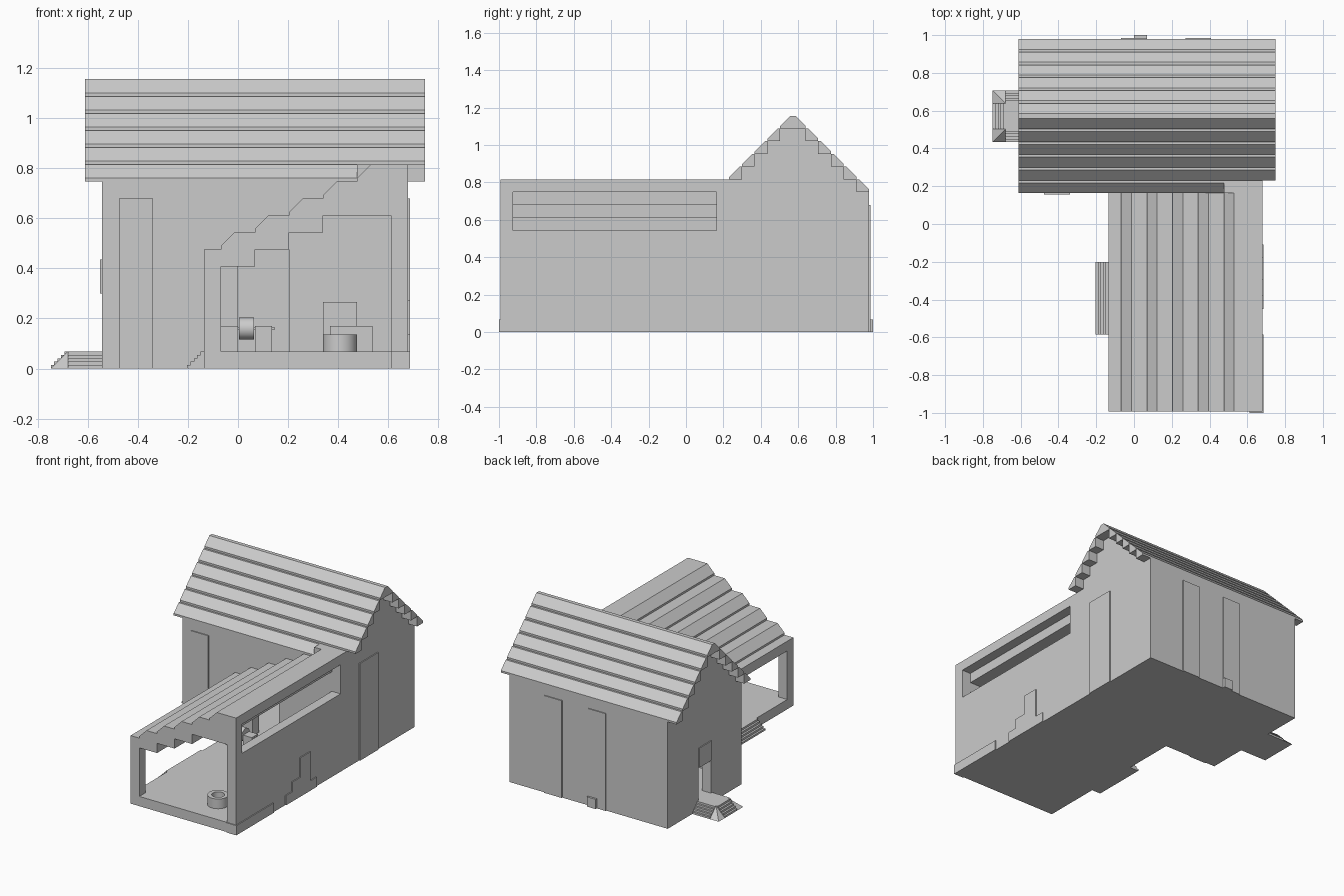
import bpy, bmesh
from mathutils import Vector

if bpy.data.objects.get("Cube"):
    bpy.data.objects.remove(bpy.data.objects["Cube"])

U = 0.068          # building module; all sizes below are in modules
FRONT = -0.993     # y of the porch front, where module y = 0
C = 0.2            # small lip of every bevelled tile

stone = bpy.data.materials.new("light_grey")
stone.use_nodes = True
stone.diffuse_color = (0.6, 0.6, 0.6, 1)
stone.node_tree.nodes["Principled BSDF"].inputs["Base Color"].default_value = (0.6, 0.6, 0.6, 1)


def place(x, y, z):
    return Vector((x * U, FRONT + y * U, z * U))


def finish(name, bm):
    bmesh.ops.recalc_face_normals(bm, faces=bm.faces)
    mesh = bpy.data.meshes.new(name)
    bm.to_mesh(mesh)
    bm.free()
    mesh.materials.append(stone)
    ob = bpy.data.objects.new(name, mesh)
    bpy.context.collection.objects.link(ob)
    return ob


def prism(name, profile, axis, a, b):
    """Extrude a profile along x (points are y, z) or along y (points are x, z)."""
    bm = bmesh.new()
    at = (lambda p, t: place(t, *p)) if axis == "x" else (lambda p, t: place(p[0], t, p[1]))
    ends = [[bm.verts.new(at(p, t)) for p in profile] for t in (a, b)]
    for ring in ends:
        bm.faces.new(ring)
    n = len(profile)
    for i in range(n):
        j = (i + 1) % n
        bm.faces.new((ends[0][i], ends[0][j], ends[1][j], ends[1][i]))
    return finish(name, bm)


def box(name, x, y, z):
    return prism(name, [(x[0], z[0]), (x[1], z[0]), (x[1], z[1]), (x[0], z[1])], "y", *y)


def hull(name, points):
    bm = bmesh.new()
    for p in points:
        bm.verts.new(place(*p))
    bmesh.ops.convex_hull(bm, input=bm.verts)
    return finish(name, bm)


# House floor and long walls
MID = 23
box("house_floor", (-8, 10), (17, 29), (0, 1))
box("house_back_wall", (-8, 10), (28, 29), (1, 11))
box("house_front_wall_left", (-8, 0), (17, 18), (1, 11))
box("house_front_wall_right", (3, 10), (17, 18), (1, 11))
box("inner_door_lintel", (0, 3), (17, 18), (7, 11))

# Stepped gable walls, the left one with a doorway
gable = [(MID - 6, 5), (MID - 6, 11)]
for i in range(5):
    gable += [(MID - 5 + i, 11 + i), (MID - 5 + i, 12 + i)]
gable += [(2 * MID - y, z) for y, z in reversed(gable)]
prism("left_gable", gable, "x", -8, -7)
prism("right_gable", gable, "x", 9, 10)
box("right_gable_base", (9, 10), (17, 29), (1, 5))
box("left_wall_front", (-8, -7), (17, 22), (1, 5))
box("left_wall_back", (-8, -7), (24, 29), (1, 5))

# Bevelled roof tile courses, mirrored about the ridge
for i in range(5):
    for side, label in ((-1, "front"), (1, "back")):
        w, z = 6 - i, 11 + i
        course = [(w - 1, z), (w, z), (w, z + C), (w - 1 + C, z + 1), (w - 1, z + 1)]
        right = 7 if (i == 0 and side < 0) else 11
        prism(f"{label}_roof_course_{i + 1}", [(MID + side * y, zz) for y, zz in course],
              "x", -9, right)
prism("roof_ridge", [(MID - 1, 16), (MID + 1, 16), (MID + 1, 16 + C), (MID + C, 17),
                     (MID - C, 17), (MID - 1, 16 + C)], "x", -9, 11)

# Porch floor, posts and right wall with its long window
box("porch_floor", (-2, 10), (0, 17), (0, 1))
box("porch_left_post", (-2, -1), (0, 1), (1, 6))
box("porch_right_post", (9, 10), (0, 1), (1, 12))
box("porch_right_wall", (9, 10), (1, 17), (1, 8))
box("porch_window_lintel", (9, 10), (1, 17), (11, 12))
box("porch_front_beam", (7, 9), (0, 1), (9, 10))
box("porch_roof_join", (7, 10), (17, 18), (11, 12))

# Stepped porch roof rising to the right
top, under = [(-2, 6), (-2, 7)], []
for i in range(5):
    x, z = 2 * i - 1, 7 + i
    top += [(x, z), (x, z + C), (x + 1 - C, z + 1)]
    under += [(x, z - 1)] if i == 0 else [(x, z - 2), (x, z - 1)]
top += [(9, 12), (9, 10)]
prism("porch_roof", top + under[:0:-1], "y", 0, 17)

# Porch side steps and the three-sided entrance steps
N = 5
for i in range(N):
    z = (i / N, (i + 1) / N)
    out = 1 - i / N
    box(f"porch_step_{i + 1}", (-2 - out, -2), (6, 11.66), z)
    box(f"entrance_step_{i + 1}", (-10 - out, -8), (22, 24), z)
    box(f"entrance_side_step_{i + 1}", (-10, -8), (22 - out, 24 + out), z)
for inner, outer, label in ((22, 21, "front"), (24, 25, "back")):
    hull(f"entrance_{label}_corner", [(-10, inner, 0), (-11, inner, 0), (-10, outer, 0),
                                      (-11, outer, 0), (-10, inner, 1)])

# Thin raised panels on the outside walls
T = 0.1
box("front_panel", (-7, -5), (17 - T, 17), (0, 10))
box("back_panel_right", (4, 6), (29, 29 + T), (0, 10))
box("back_panel_middle", (-1, 1), (29, 29 + T), (0, 10))
box("back_block", (0, 1), (29, 29.3), (0, 1))
box("right_panel", (10, 10 + T), (20, 23), (0, 10))
box("corner_plinth_side", (10, 10 + T), (-T, 6), (0, 1))
box("corner_plinth_front", (9, 10), (-T, 0), (0, 1))
box("left_door_panel", (-8 - T, -8), (22, 24), (4.4, 6.4))
for i, (a, b, h) in enumerate(((8, 9, 1), (9, 10.3, 2), (10.3, 12, 4), (12, 13, 1))):
    box(f"right_relief_{i + 1}", (10, 10 + T), (a, b), (0, h))


# Round tub: a lathed ring section
def lathe(name, section, centre, axis):
    bm = bmesh.new()
    verts = [bm.verts.new((r * U, 0, h * U)) for r, h in section]
    edges = [bm.edges.new((verts[i], verts[(i + 1) % len(verts)])) for i in range(len(verts))]
    bmesh.ops.spin(bm, geom=verts + edges, cent=(0, 0, 0), axis=(0, 0, 1),
                   angle=6.2831853, steps=32, use_merge=True)
    bmesh.ops.remove_doubles(bm, verts=bm.verts, dist=0.0001)
    ob = finish(name, bm)
    ob.location = place(*centre)
    if axis == "x":
        ob.rotation_euler = (0, 1.5707963, 0)
    bpy.ops.object.select_all(action="DESELECT")
    ob.select_set(True)
    bpy.context.view_layer.objects.active = ob
    bpy.ops.object.shade_smooth_by_angle()


lathe("tub", [(0.6, 0), (1, 0), (1, 1), (0.6, 1)], (6, 2.8, 1), "z")

# Grinding wheel between two blocks, with a handle
box("wheel_block_left", (-1, 0), (14, 15), (1, 2.5))
box("wheel_block_right", (1, 2), (14, 15), (1, 2.5))
lathe("wheel", [(0.1, 0), (0.65, 0), (0.65, 0.9), (0.1, 0.9)], (0.05, 14.5, 2.35), "x")
box("wheel_handle", (0, 2.15), (14.4, 14.6), (2.25, 2.45))

# Storage blocks by the inner wall
box("tall_block", (5, 7), (15.8, 17), (1, 3.9))
box("low_block", (5.4, 7.9), (14.5, 15.8), (1, 2.5))
